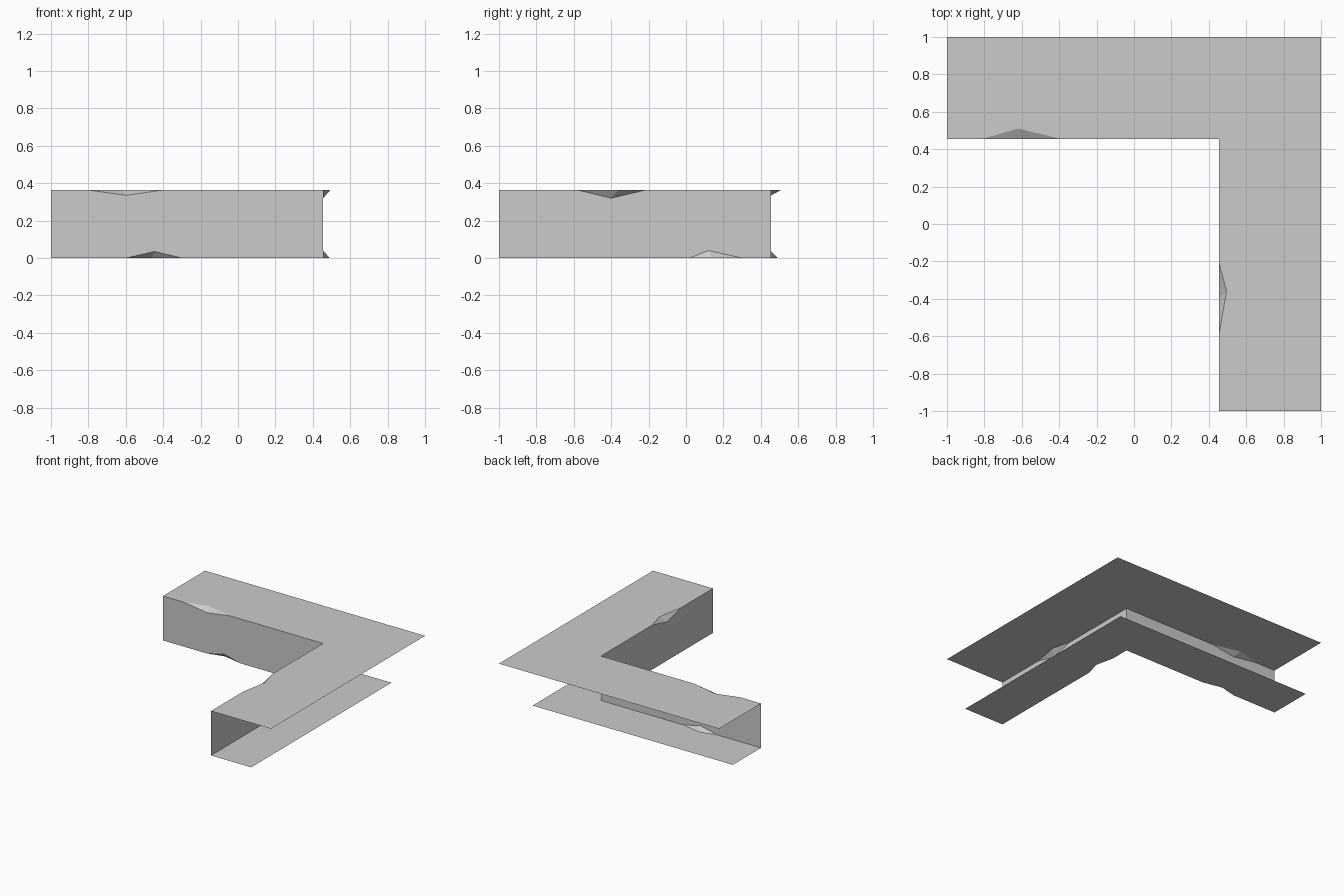
import bpy, bmesh

cube = bpy.data.objects.get("Cube")
if cube:
    bpy.data.objects.remove(cube, do_unlink=True)

INNER, HEIGHT = 0.455, 0.365
TOP_OUTER, BOTTOM_OUTER = 1.0, 0.82

stone = bpy.data.materials.new("plain_grey")
stone.use_nodes = True
grey = (0.6, 0.6, 0.6, 1)
stone.diffuse_color = grey
stone.node_tree.nodes["Principled BSDF"].inputs["Base Color"].default_value = grey


def back_arm(s, inset, z):
    return (s, INNER + inset, z)


def side_arm(s, inset, z):
    return (INNER + inset, s, z)


# Each chip: start, plate peak, wall peak, end, inset into plate, drop on wall
CHIPS = {
    (back_arm, HEIGHT): (-0.81, -0.62, -0.60, -0.39, 0.055, 0.03),
    (back_arm, 0): (-0.60, -0.46, -0.445, -0.30, 0.035, 0.035),
    (side_arm, HEIGHT): (-0.585, -0.36, -0.40, -0.21, 0.04, 0.045),
    (side_arm, 0): (0.02, 0.14, 0.12, 0.30, 0.035, 0.04),
}


def chip_points(arm, z):
    start, plate_s, wall_s, end, inset, drop = CHIPS[arm, z]
    wall_z = z - drop if z else drop
    return (arm(start, 0, z), arm(plate_s, inset, z),
            arm(wall_s, 0, wall_z), arm(end, 0, z))


bm = bmesh.new()


def face(points):
    return bm.faces.new([bm.verts.new(p) for p in points])


# Top and bottom L-shaped flanges, notched where the inner edge is chipped
for z, outer in ((HEIGHT, TOP_OUTER), (0, BOTTOM_OUTER)):
    a, peak_a, _, b = chip_points(back_arm, z)
    c, peak_c, _, d = chip_points(side_arm, z)
    face([(-1, INNER, z), a, peak_a, b, (INNER, INNER, z), d, peak_c, c,
          (INNER, -1, z), (outer, -1, z), (outer, outer, z), (-1, outer, z)])

# Inner walls and the folded chip facets along their edges
for arm in (back_arm, side_arm):
    a, top_plate, top_wall, b = chip_points(arm, HEIGHT)
    c, low_plate, low_wall, d = chip_points(arm, 0)
    face([arm(-1, 0, HEIGHT), a, top_wall, b, arm(INNER, 0, HEIGHT),
          arm(INNER, 0, 0), d, low_wall, c, arm(-1, 0, 0)])
    for start, plate, wall, end in ((a, top_plate, top_wall, b),
                                    (c, low_plate, low_wall, d)):
        face([start, plate, wall])
        face([end, wall, plate])

# Weld the sheets and point the flange and wall faces outward
bmesh.ops.remove_doubles(bm, verts=bm.verts, dist=0.0005)
bmesh.ops.recalc_face_normals(bm, faces=bm.faces)
bm.normal_update()
top = max(bm.faces, key=lambda f: f.calc_center_median().z)
if top.normal.z < 0:
    bmesh.ops.reverse_faces(bm, faces=bm.faces)

mesh = bpy.data.meshes.new("corner_ledge")
bm.to_mesh(mesh)
bm.free()
mesh.materials.append(stone)
ledge = bpy.data.objects.new("corner_ledge", mesh)
bpy.context.collection.objects.link(ledge)
